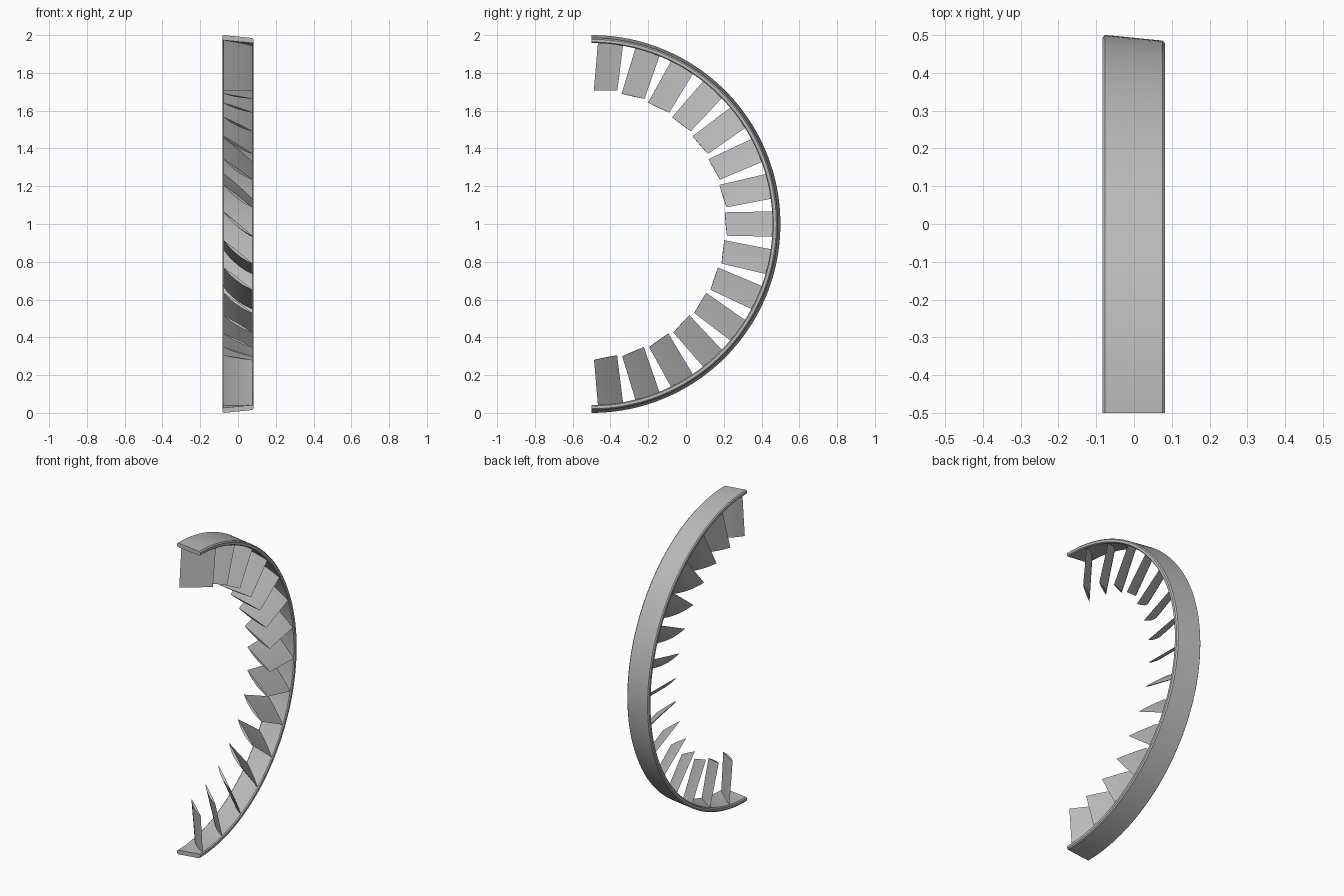
import bpy
import bmesh
from math import sin, cos, pi, radians
from mathutils import Vector

cube = bpy.data.objects.get("Cube")
if cube:
    bpy.data.objects.remove(cube)

metal = bpy.data.materials.new("plain grey metal")
metal.use_nodes = True
GREY = (0.5, 0.5, 0.5, 1)
metal.diffuse_color = GREY
metal.node_tree.nodes["Principled BSDF"].inputs["Base Color"].default_value = GREY

AXIS = Vector((0, -0.5, 1))   # centre of the half ring


def place(x, t, r, a):
    """Point at axial x, tangential offset t and radius r; a runs from top to bottom."""
    return AXIS + Vector((x, r * sin(a) + t * cos(a), r * cos(a) - t * sin(a)))


def loft(name, sections):
    """Closed sections joined into a capped solid."""
    bm = bmesh.new()
    rings = [[bm.verts.new(p) for p in s] for s in sections]
    n = len(rings[0])
    for a, b in zip(rings, rings[1:]):
        for i in range(n):
            j = (i + 1) % n
            bm.faces.new((a[i], a[j], b[j], b[i]))
    bm.faces.new(rings[0])
    bm.faces.new(rings[-1])
    bmesh.ops.recalc_face_normals(bm, faces=bm.faces)
    mesh = bpy.data.meshes.new(name)
    bm.to_mesh(mesh)
    bm.free()
    mesh.materials.append(metal)
    obj = bpy.data.objects.new(name, mesh)
    bpy.context.collection.objects.link(obj)
    bpy.ops.object.select_all(action='DESELECT')
    obj.select_set(True)
    bpy.context.view_layer.objects.active = obj
    bpy.ops.object.shade_smooth_by_angle(angle=radians(25))
    return obj


# Half casing: slightly conical band with chamfered rims
profile = [(-0.083, 0.993), (-0.077, 1.0), (0.075, 0.985), (0.082, 0.978),
           (0.082, 0.963), (0.076, 0.958), (-0.077, 0.973), (-0.083, 0.979)]
STEPS = 96
loft("half_casing", [[place(x, 0, r, pi * k / STEPS) for x, r in profile]
                     for k in range(STEPS + 1)])

# Vanes: thin cambered blades set at an angle to the axis
COUNT, CUTS = 15, 8


def vane_section(a, base, half_width):
    def point(u, side):
        bow = 1 - u * u
        t = u * half_width + bow * (0.007 + side * 0.006)
        x = 0.076 * u - bow * side * 0.005
        return place(x, t, base - 0.007 * u, a) if base > 0.9 else \
            place(x, t, base + 0.006 * u, a)
    us = [-1 + 2 * i / CUTS for i in range(CUTS + 1)]
    return [point(u, 1) for u in us] + [point(u, -1) for u in us[-2:0:-1]]


for i in range(COUNT):
    angle = pi * (i + 0.5) / COUNT
    loft(f"vane_{i + 1}", [vane_section(angle, 0.711, 0.062),
                           vane_section(angle, 0.968, 0.067)])
